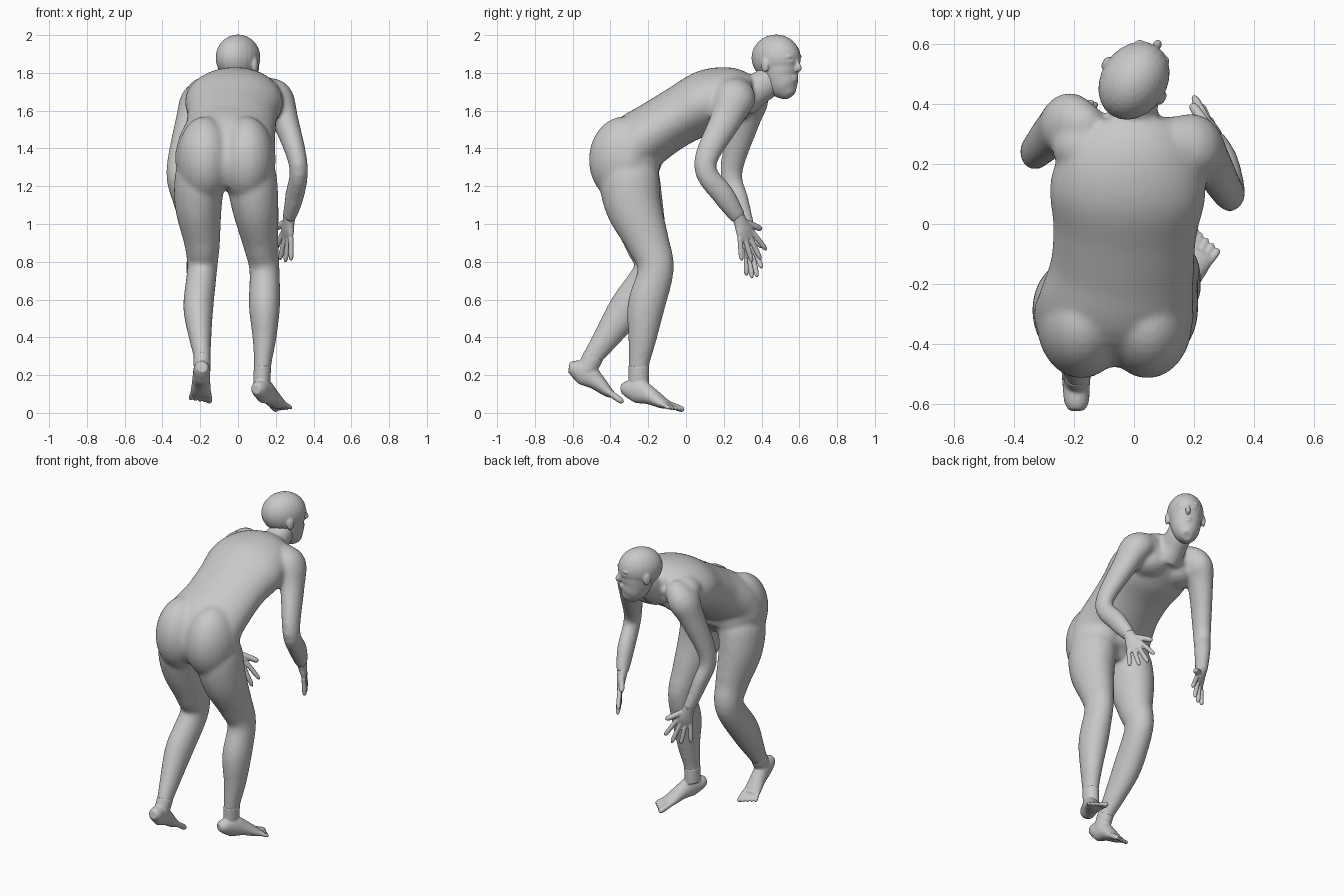
import bpy, bmesh
from math import sin, cos, tau, radians
from mathutils import Vector, Matrix

if "Cube" in bpy.data.objects:
    bpy.data.objects.remove(bpy.data.objects["Cube"])

skin = bpy.data.materials.new("plain grey")
skin.use_nodes = True
GREY = (0.58, 0.58, 0.58, 1)
skin.diffuse_color = GREY
skin.node_tree.nodes["Principled BSDF"].inputs["Base Color"].default_value = GREY
X = Vector((1, 0, 0))
Z = Vector((0, 0, 1))
WORLD = Matrix.Identity(4)


def spline(rings, steps=5):
    """Smooth a list of rings (x, y, z, half width and, if given, half depth)."""
    out = []
    last = len(rings) - 1
    for i in range(last):
        before, start, end, after = [rings[max(0, min(last, i + k))] for k in (-1, 0, 1, 2)]
        for j in range(steps):
            t = j / steps
            out.append([b + t / 2 * (c - a + t * (2*a - 5*b + 4*c - d + t * (3*(b - c) + d - a)))
                        for a, b, c, d in zip(before, start, end, after)])
    return out + [list(rings[last])]


def loft(bm, rings, frame=WORLD, side=X, sides=24, deep=1):
    """Closed tube through oval rings that follow a curved path."""
    rings = spline(rings)
    mids = [Vector(ring[:3]) for ring in rings]
    loops = []
    for i, ring in enumerate(rings):
        along = (mids[min(i + 1, len(mids) - 1)] - mids[max(i - 1, 0)]).normalized()
        u = (side - along * side.dot(along)).normalized()
        v = along.cross(u)
        angles = [tau * k / sides for k in range(sides)]
        loops.append([bm.verts.new(frame @ (mids[i] + u * ring[3] * cos(angle)
                                            + v * ring[-1] * deep * sin(angle)))
                      for angle in angles])
    for low, high in zip(loops, loops[1:]):
        for k in range(sides):
            n = (k + 1) % sides
            bm.faces.new((low[k], low[n], high[n], high[k]))
    bm.faces.new(loops[0])
    bm.faces.new(loops[-1])


def ball(bm, centre, size, frame=WORLD):
    matrix = frame @ Matrix.Translation(centre) @ Matrix.Diagonal((*size, 1))
    bmesh.ops.create_uvsphere(bm, u_segments=24, v_segments=16, radius=1, matrix=matrix)


def digit(bm, start, end, radius, frame):
    """Finger or toe with a rounded tip."""
    start, end = Vector(start), Vector(end)
    stops = ((0, 1), (0.8, 1), (1, 0.3))
    loft(bm, [(*start.lerp(end, t), radius * k) for t, k in stops], frame, Z, 10)


def axes(origin, forward, side):
    """Local frame: x to the side, y forward."""
    forward = Vector(forward).normalized()
    side = Vector(side)
    side = (side - forward * side.dot(forward)).normalized()
    turn = Matrix((side, forward, side.cross(forward))).transposed().to_4x4()
    return Matrix.Translation(origin) @ turn


def finish(bm, name, voxel, smooth):
    """Fuse the pieces into one smooth skin."""
    bmesh.ops.recalc_face_normals(bm, faces=bm.faces)
    mesh = bpy.data.meshes.new(name)
    bm.to_mesh(mesh)
    bm.free()
    mesh.materials.append(skin)
    mesh.polygons.foreach_set("use_smooth", [True] * len(mesh.polygons))
    obj = bpy.data.objects.new(name, mesh)
    bpy.context.collection.objects.link(obj)
    fuse = obj.modifiers.new("fuse", 'REMESH')
    fuse.mode = 'VOXEL'
    fuse.voxel_size = voxel
    fuse.use_smooth_shade = True
    soften = obj.modifiers.new("soften", 'SMOOTH')
    soften.factor = 0.5
    soften.iterations = smooth


# Torso, bent forward from the hips
bm = bmesh.new()
loft(bm, [(-.07, -.31, 1.2, .17), (-.07, -.31, 1.3, .26), (-.06, -.27, 1.41, .26),
          (-.04, -.15, 1.5, .24), (-.03, -.02, 1.58, .24), (-.02, .12, 1.65, .26),
          (-.01, .25, 1.69, .22), (-.01, .35, 1.7, .14)], sides=32, deep=.65)
for side in (-1, 1):
    ball(bm, (-.065 + side * .11, -.325, 1.34), (.15, .19, .23))   # buttock
    ball(bm, (-.015 + side * .1, .23, 1.6), (.12, .11, .07))       # chest
    ball(bm, (-.015 + side * .15, .26, 1.69), (.11, .1, .09))      # shoulder slope
loft(bm, [(0, .3, 1.67, .1), (0, .37, 1.71, .08), (.01, .43, 1.75, .075),
          (.02, .48, 1.81, .065)], deep=1.1)                       # neck

# Arms, hanging forward
left_arm = [(.12, .27, 1.7, .07), (.2, .26, 1.67, .09), (.25, .21, 1.55, .07),
            (.32, .1, 1.31, .05), (.3, .2, 1.15, .05), (.27, .28, 1.03, .035)]
right_arm = [(-.13, .3, 1.7, .07), (-.21, .33, 1.66, .09), (-.26, .31, 1.55, .07),
             (-.33, .24, 1.28, .05), (-.3, .28, 1.12, .045), (-.25, .33, .95, .035)]

# Legs, the right one trailing
left_leg = [(.06, -.28, 1.4, .08), (.07, -.3, 1.27, .13), (.09, -.28, 1.1, .125),
            (.12, -.2, .9, .095), (.14, -.16, .76, .08), (.14, -.21, .57, .083),
            (.14, -.23, .4, .064), (.13, -.25, .25, .046), (.125, -.25, .15, .045)]
right_leg = [(-.19, -.28, 1.4, .08), (-.2, -.3, 1.27, .13), (-.21, -.27, 1.1, .125),
             (-.19, -.21, .9, .095), (-.19, -.18, .76, .08), (-.21, -.31, .56, .08),
             (-.2, -.42, .4, .06), (-.19, -.49, .3, .046), (-.19, -.53, .22, .044)]
for limb in (left_arm, right_arm, left_leg, right_leg):
    loft(bm, limb, deep=1.2)
finish(bm, "body", 0.011, 14)

# Head, turned to one side
bm = bmesh.new()
frame = Matrix.Translation((0, .477, 1.86)) @ Matrix.Rotation(radians(-33), 4, 'Z')
ball(bm, (0, 0, .02), (.11, .138, .123), frame)         # skull
loft(bm, [(0, .09, -.18, .03), (0, .06, -.14, .07), (0, .03, -.08, .09),
          (0, .02, 0, .1)], frame, deep=1.1)            # jaw
loft(bm, [(0, .12, .03, .01), (0, .135, -.01, .012), (0, .145, -.035, .015),
          (0, .13, -.05, .01)], frame)                  # nose
ball(bm, (0, .12, -.08), (.027, .013, .006), frame)     # upper lip
ball(bm, (0, .12, -.095), (.023, .013, .007), frame)    # lower lip
for side in (-1, 1):
    ball(bm, (side * .037, .115, .026), (.03, .016, .008), frame)   # brow
    ball(bm, (side * .036, .115, 0), (.017, .016, .007), frame)     # eye
    ball(bm, (side * .11, 0, -.02), (.012, .024, .038), frame)      # ear
finish(bm, "head", 0.006, 4)


def hand(name, arm, forward, thumb_side):
    bm = bmesh.new()
    frame = axes(arm[-1][:3], forward, thumb_side) @ Matrix.Scale(1.1, 4)
    loft(bm, [(0, -.04, 0, .031, .031), (0, .02, 0, .035, .026), (0, .07, 0, .047, .02),
              (0, .11, 0, .04, .01)], frame)
    for k, reach in enumerate((.2, .23, .22, .19)):
        x = .037 - .025 * k
        digit(bm, (x, .085, 0), (x * 2, reach, .01), .0125, frame)
    digit(bm, (.02, .025, 0), (.1, .1, .015), .0155, frame)
    finish(bm, name, 0.005, 2)


hand("left_hand", left_arm, (-.1, .4, -.9), (-.5, .8, .3))
hand("right_hand", right_arm, (.3, .1, -.95), (.85, .5, .25))


def foot(name, leg, heel, toe, big_toe):
    bm = bmesh.new()
    path = Vector(toe) - Vector(heel)
    length = path.length
    frame = axes(heel, path, path.cross(Z))
    stops = ((0, 0, .026, .026), (.08, .01, .041, .045), (.26, .02, .045, .066),
             (.48, .014, .048, .046), (.7, 0, .054, .029), (.8, 0, .052, .018))
    loft(bm, [(0, t * length, *rest) for t, *rest in stops], frame)
    loft(bm, leg[-2:], deep=1.2)                        # ankle
    for k in range(5):
        x = big_toe * (.043 - .0225 * k)
        thick = .017 if k == 0 else .012
        digit(bm, (x * .9, .72 * length, 0), (x * 1.15, (1 - .022 * k) * length, -.006),
              thick, frame)
    finish(bm, name, 0.0055, 4)


foot("left_foot", left_leg, (.095, -.337, .125), (.25, -.03, .02), -1)
foot("right_foot", right_leg, (-.19, -.62, .24), (-.2, -.33, .06), 1)
